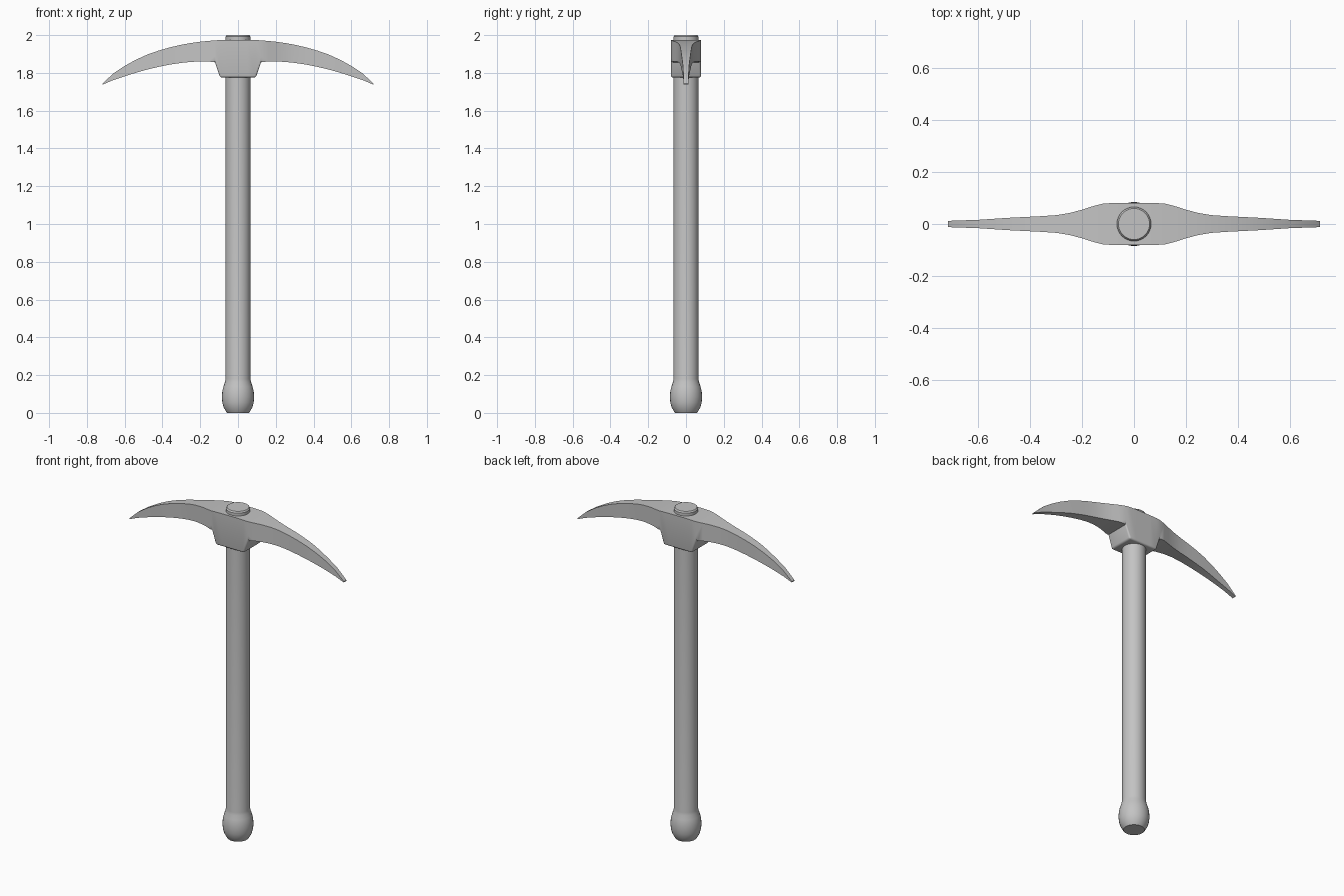
import bpy, bmesh, math

cube = bpy.data.objects.get("Cube")
if cube:
    bpy.data.objects.remove(cube, do_unlink=True)

grey = bpy.data.materials.new("plain grey")
grey.use_nodes = True
colour = (0.55, 0.55, 0.55, 1)
grey.diffuse_color = colour
grey.node_tree.nodes["Principled BSDF"].inputs["Base Color"].default_value = colour


def finish(name, bm, angle):
    bmesh.ops.recalc_face_normals(bm, faces=bm.faces)
    mesh = bpy.data.meshes.new(name)
    bm.to_mesh(mesh)
    bm.free()
    obj = bpy.data.objects.new(name, mesh)
    bpy.context.collection.objects.link(obj)
    mesh.materials.append(grey)
    bpy.ops.object.select_all(action='DESELECT')
    obj.select_set(True)
    bpy.context.view_layer.objects.active = obj
    bpy.ops.object.shade_smooth_by_angle(angle=math.radians(angle))
    return obj


def loft(bm, rings):
    """Skin a row of equal rings and cap both ends."""
    rings = [[bm.verts.new(p) for p in ring] for ring in rings]
    for a, b in zip(rings, rings[1:]):
        for i in range(len(a)):
            j = (i + 1) % len(a)
            bm.faces.new((a[i], a[j], b[j], b[i]))
    bm.faces.new(rings[0])
    bm.faces.new(rings[-1])


# Handle: turned profile (radius, height) with a knob at the foot
profile = [(0.058, 0), (0.064, 0.008), (0.076, 0.03), (0.083, 0.055),
           (0.085, 0.085), (0.083, 0.115), (0.077, 0.14), (0.069, 0.163),
           (0.066, 0.18), (0.066, 1.992), (0.06, 2)]
SIDES = 32
bm = bmesh.new()
loft(bm, [[(r * math.cos(2 * math.pi * i / SIDES),
            r * math.sin(2 * math.pi * i / SIDES), z) for i in range(SIDES)]
          for r, z in profile])
finish("handle", bm, 35)

# Head: cross-sections (x, half width, top, bottom), including the socket
half = [(0.05, 0.08, 1.975, 1.776), (0.095, 0.08, 1.974, 1.776),
        (0.122, 0.078, 1.972, 1.856), (0.16, 0.068, 1.969, 1.861),
        (0.2, 0.055, 1.965, 1.861), (0.25, 0.042, 1.958, 1.858),
        (0.3, 0.034, 1.949, 1.853), (0.36, 0.03, 1.935, 1.844),
        (0.42, 0.027, 1.918, 1.832), (0.48, 0.024, 1.897, 1.818),
        (0.54, 0.02, 1.87, 1.801), (0.6, 0.016, 1.837, 1.782),
        (0.66, 0.014, 1.797, 1.762), (0.717, 0.012, 1.744, 1.738)]
stations = [(-x, w, t, b) for x, w, t, b in reversed(half)] + half
bm = bmesh.new()
loft(bm, [[(x, -w, b), (x, w, b), (x, w, t), (x, -w, t)]
          for x, w, t, b in stations])

# Soften the lower rim of the socket
bmesh.ops.recalc_face_normals(bm, faces=bm.faces)
rim = [e for e in bm.edges
       if min(v.co.z for v in e.verts) < 1.78
       and max(abs(v.co.x) for v in e.verts) < 0.13
       and e.calc_face_angle(0) > 0.5]
bmesh.ops.bevel(bm, geom=rim, offset=0.01, segments=3, profile=0.5,
                affect='EDGES', clamp_overlap=True)
finish("pick_head", bm, 35)
